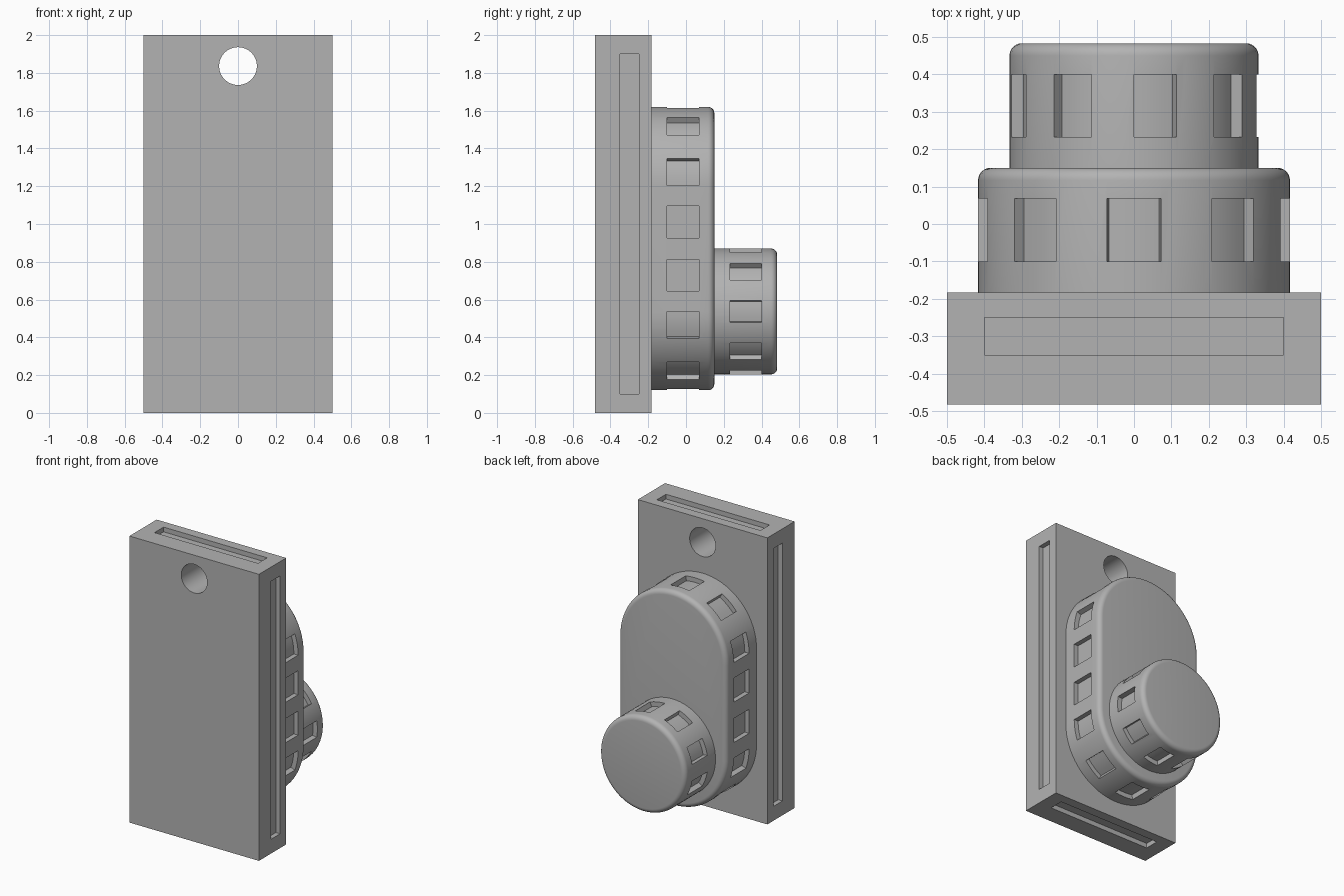
import bpy
import bmesh
from math import sin, cos, radians

if "Cube" in bpy.data.objects:
    bpy.data.objects.remove(bpy.data.objects["Cube"], do_unlink=True)

grey = bpy.data.materials.new("plain_grey")
grey.use_nodes = True
GREY = (0.45, 0.45, 0.45, 1)
grey.diffuse_color = GREY
grey.node_tree.nodes["Principled BSDF"].inputs["Base Color"].default_value = GREY

DEPTH = 0.033            # depth of every recess, also the rim radius
BACK, MID, TIP = -0.183, 0.15, 0.483
LOW, HIGH = 0.537, 1.203  # arc centres of the long body
BODY_R, KNOB_R = 0.417, 0.333


def arc(r, z, start, end, step=5):
    n = max(1, round(abs(end - start) / step))
    angles = [radians(start + (end - start) * i / n) for i in range(n + 1)]
    return [(r * cos(a), z + r * sin(a)) for a in angles]


def rect(x0, x1, z0, z1):
    return [(x0, z0), (x1, z0), (x1, z1), (x0, z1)]


def sector(r, z, middle):
    """Outline of a recess cutter on a round wall."""
    a, b = middle - 10, middle + 10
    return arc(r - DEPTH, z, a, b) + arc(r + 0.05, z, b, a)


def prisms(name, parts, rim=0):
    """Extrude (outline, y0, y1) parts along y, rounding the far rim."""
    bm = bmesh.new()
    for outline, y0, y1 in parts:
        near = [bm.verts.new((x, y0, z)) for x, z in outline]
        far = [bm.verts.new((x, y1, z)) for x, z in outline]
        bm.faces.new(near)
        bm.faces.new(far)
        for i in range(len(near)):
            bm.faces.new((near[i - 1], near[i], far[i], far[i - 1]))
    bmesh.ops.recalc_face_normals(bm, faces=bm.faces[:])
    if rim:
        top = max(v.co.y for v in bm.verts)
        edges = [e for e in bm.edges if all(v.co.y > top - 1e-5 for v in e.verts)]
        bmesh.ops.bevel(bm, geom=edges, offset=rim, segments=6, profile=0.5,
                        affect='EDGES')
    mesh = bpy.data.meshes.new(name)
    bm.to_mesh(mesh)
    bm.free()
    mesh.materials.append(grey)
    obj = bpy.data.objects.new(name, mesh)
    bpy.context.collection.objects.link(obj)
    return obj


def carve(obj, parts):
    cutter = prisms("cutter", parts)
    cutter.hide_render = True
    mod = obj.modifiers.new("recesses", 'BOOLEAN')
    mod.operation, mod.solver, mod.object = 'DIFFERENCE', 'EXACT', cutter
    bpy.ops.object.select_all(action='DESELECT')
    obj.select_set(True)
    bpy.context.view_layer.objects.active = obj
    bpy.ops.object.modifier_apply(modifier=mod.name)
    bpy.data.objects.remove(cutter, do_unlink=True)
    bpy.ops.object.shade_smooth_by_angle(angle=radians(30))


# Flat plate with a hanging hole and a long slot in each narrow side
plate = prisms("mounting_plate", [(rect(-0.5, 0.5, 0, 2), -TIP, BACK)])
slots = [rect(0.5 - DEPTH, 0.6, 0.1, 1.9), rect(-0.6, DEPTH - 0.5, 0.1, 1.9),
         rect(-0.4, 0.4, 2 - DEPTH, 2.1), rect(-0.4, 0.4, -0.1, DEPTH)]
hole = arc(0.1, 1.836, 0, 355)
carve(plate, [(s, -0.35, -0.25) for s in slots] + [(hole, -0.6, 0)])

# Long rounded body with recesses around its wall
body = prisms("rounded_body", [(arc(BODY_R, HIGH, 0, 180) + arc(BODY_R, LOW, 180, 360),
                                BACK, MID)], rim=DEPTH)
outlines = []
for middle in range(10, 180, 40):
    outlines += [sector(BODY_R, HIGH, middle), sector(BODY_R, LOW, -middle)]
for z in (0.729, 1.011):
    wall = BODY_R - DEPTH
    outlines += [rect(wall, 0.5, z - 0.084, z + 0.084),
                 rect(-0.5, -wall, z - 0.084, z + 0.084)]
carve(body, [(o, -0.1, 0.068) for o in outlines])

# Round knob at the lower end
knob = prisms("round_knob", [(arc(KNOB_R, LOW, 0, 355), MID, TIP)], rim=DEPTH)
carve(knob, [(sector(KNOB_R, LOW, m), 0.233, 0.4) for m in range(0, 360, 40)])
